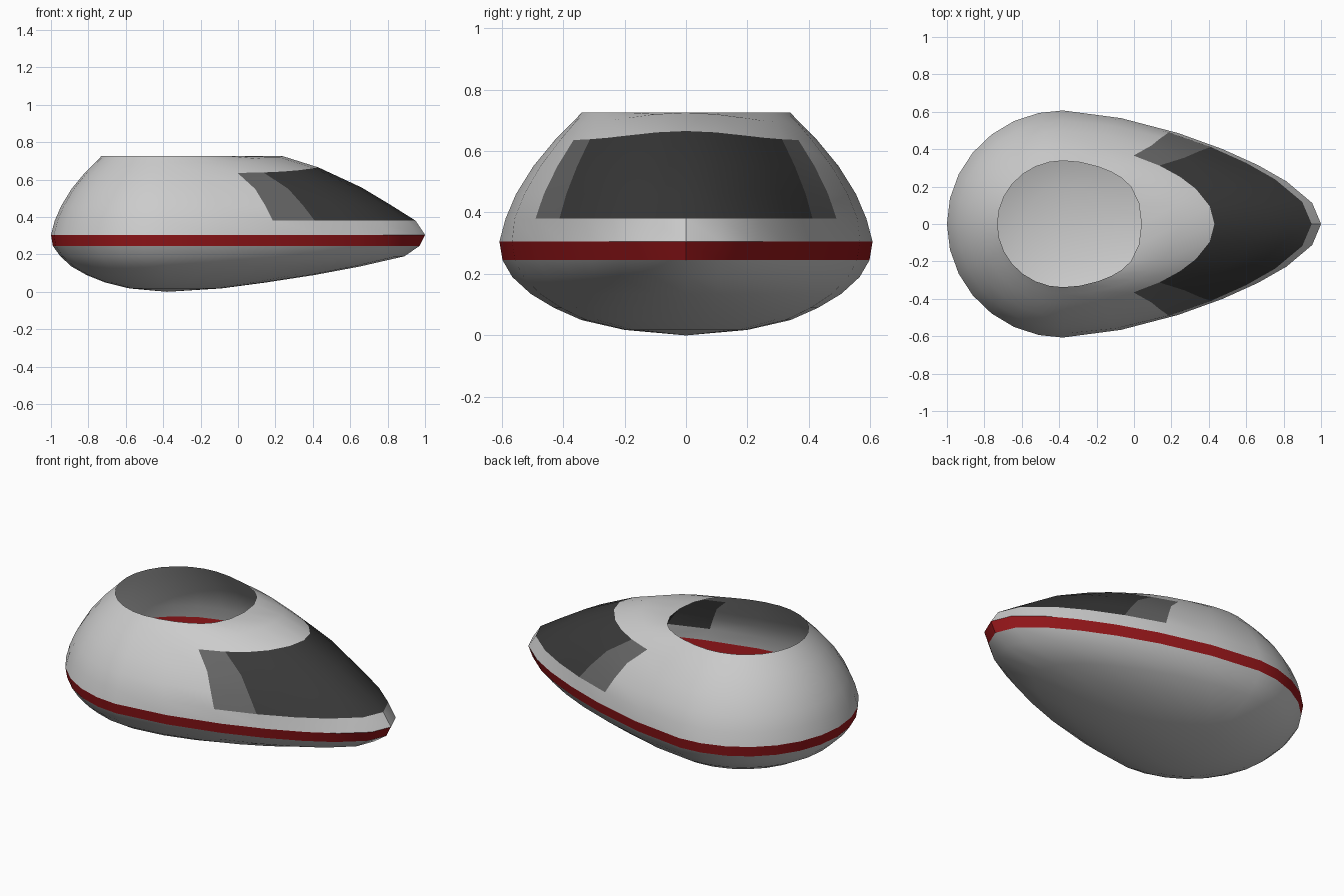
import bpy, bmesh
from math import sin, cos, radians

if "Cube" in bpy.data.objects:
    bpy.data.objects.remove(bpy.data.objects["Cube"])

CX = -0.38  # widest station of the teardrop
# Ring stations: z, nose lift, tail x, half width, nose x, taper k, taper power, angle skew
RINGS = [
    (0.018, 0, -0.58, 0.20, -0.09, -0.10, 1.3, 0),
    (0.05, 0, -0.71, 0.34, 0.15, -0.15, 1.3, 0),
    (0.09, 0, -0.81, 0.43, 0.41, -0.20, 1.3, 0),
    (0.135, 0, -0.89, 0.505, 0.65, -0.25, 1.3, 0),
    (0.19, 0, -0.95, 0.565, 0.89, -0.29, 1.3, 0),
    (0.245, 0, -0.99, 0.597, 0.97, -0.30, 1.3, 0),
    (0.305, 0, -1.00, 0.607, 1.00, -0.30, 1.3, 0),
    (0.38, 0, -0.98, 0.587, 0.95, -0.28, 1.5, -1.6),
    (0.46, 0.002, -0.945, 0.553, 0.82, -0.24, 1.5, -0.6),
    (0.55, 0.008, -0.89, 0.497, 0.66, -0.18, 1.5, 0.6),
    (0.635, 0.03, -0.82, 0.427, 0.43, -0.10, 1.5, 1.6),
    (0.69, 0.035, -0.765, 0.373, 0.24, 0.05, 2, 1),
    (0.726, 0, -0.73, 0.338, 0.04, 0.31, 4, 0),
]
ANGLES = [-90, -77, -64, -51, -38, -25, -12, 0, 13, 26.5, 38, 49, 60, 75, 90]
N = 2 * (len(ANGLES) - 1)


def ring_points(z, lift, tail, w, nose, k, p, skew):
    half = []
    for a in ANGLES:
        u = radians(a + (skew * sin(radians(2 * a)) if a > 0 else 0))
        t = sin(u)
        if t > 0:
            half.append((CX + (nose - CX) * t, w * cos(u) * (1 + k * t ** p), z + lift * t ** 5))
        else:
            half.append((CX + (CX - tail) * t, w * cos(u), z))
    return half + [(x, -y, h) for x, y, h in half[-2:0:-1]]


def make_part(name, first, last, keep, color=None, bottom=False):
    bm = bmesh.new()
    rows = [[bm.verts.new(c) for c in ring_points(*r)] for r in RINGS[first:last + 1]]
    for j in range(len(rows) - 1):
        for i in range(N):
            if keep(first + j, min(i, N - 1 - i)):
                k = (i + 1) % N
                bm.faces.new((rows[j][i], rows[j + 1][i], rows[j + 1][k], rows[j][k]))
    if bottom:
        tip = bm.verts.new((CX, 0, 0))
        for i in range(N):
            bm.faces.new((tip, rows[0][i], rows[0][(i + 1) % N]))
    bmesh.ops.delete(bm, geom=[v for v in bm.verts if not v.link_faces], context='VERTS')
    me = bpy.data.meshes.new(name)
    bm.to_mesh(me)
    bm.free()
    me.shade_smooth()
    me.set_sharp_from_angle(angle=radians(30))
    ob = bpy.data.objects.new(name, me)
    bpy.context.collection.objects.link(ob)
    if color:
        mat = bpy.data.materials.new(name)
        mat.diffuse_color = (*color, 1)
        mat.use_nodes = True
        mat.node_tree.nodes["Principled BSDF"].inputs["Base Color"].default_value = mat.diffuse_color
        me.materials.append(mat)


def in_window(j, m):
    return 7 <= j < 10 and m >= 9


# Underside and red waistline stripe
make_part("lower_hull", 0, 5, lambda j, m: True, bottom=True)
make_part("stripe", 5, 6, lambda j, m: True, (0.30, 0.008, 0.01))
# Upper shell with open top, and the glazing that fills its nose
make_part("upper_hull", 6, 12, lambda j, m: not in_window(j, m))
make_part("windshield", 7, 10, lambda j, m: m >= 10, (0.04, 0.04, 0.04))
make_part("side_windows", 7, 10, lambda j, m: m == 9, (0.13, 0.13, 0.13))
